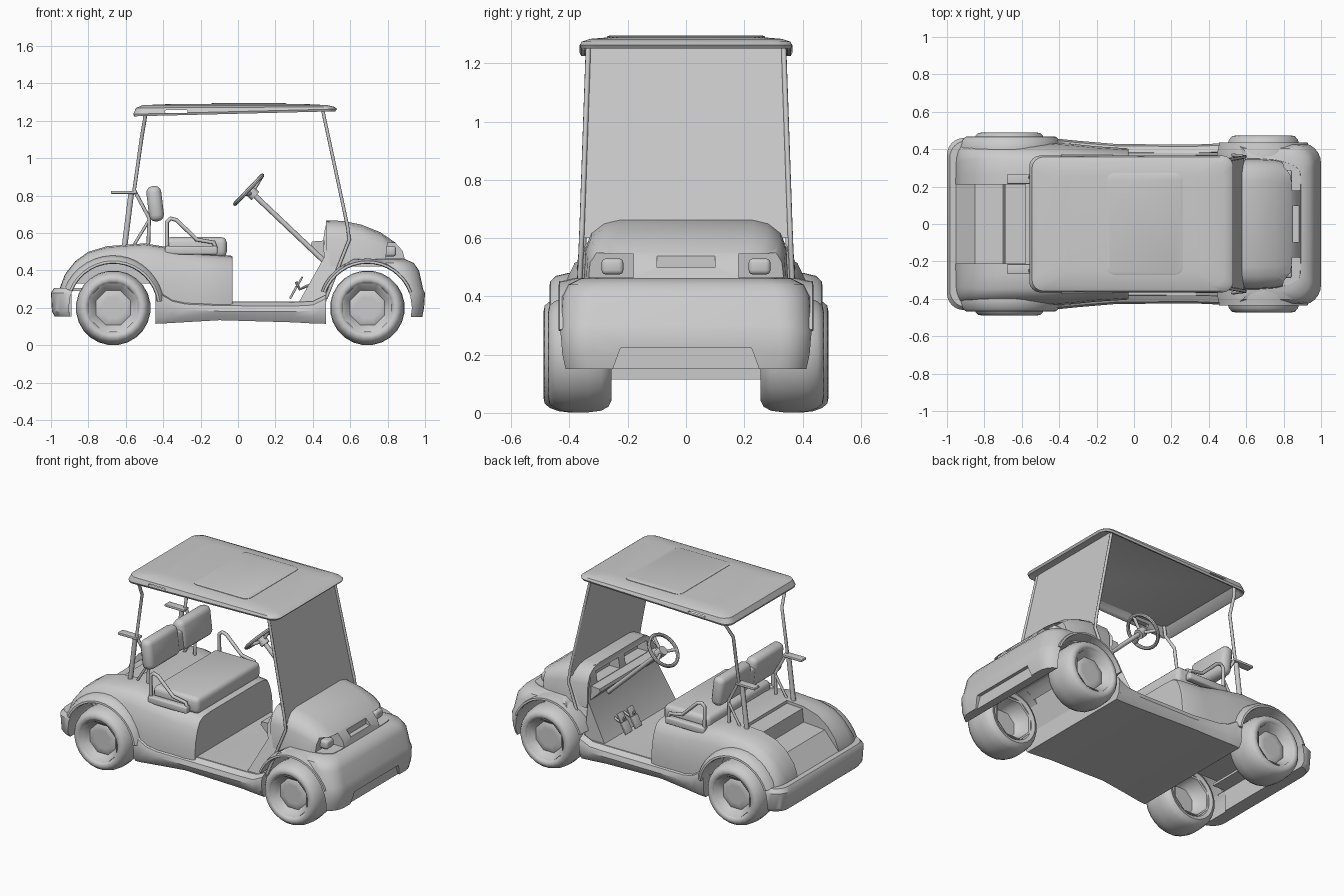
import bpy, bmesh, math
from mathutils import Vector, Matrix

if "Cube" in bpy.data.objects:
    bpy.data.objects.remove(bpy.data.objects["Cube"])

grey = bpy.data.materials.new("grey")
grey.diffuse_color = (0.6, 0.6, 0.6, 1)
grey.use_nodes = True
grey.node_tree.nodes["Principled BSDF"].inputs["Base Color"].default_value = grey.diffuse_color


def finish(ob, angle=35):
    ob.data.materials.clear()
    ob.data.materials.append(grey)
    bpy.ops.object.select_all(action='DESELECT')
    ob.select_set(True)
    bpy.context.view_layer.objects.active = ob
    bpy.ops.object.shade_smooth_by_angle(angle=math.radians(angle))
    return ob


def loft(name, rings, closed=False, caps=True, angle=35):
    """Skin a list of equal closed rings of points."""
    bm = bmesh.new()
    vs = [[bm.verts.new(p) for p in r] for r in rings]
    n = len(vs[0])
    for a, b in zip(vs, vs[1:] + vs[:1] if closed else vs[1:]):
        for i in range(n):
            bm.faces.new((a[i], a[(i + 1) % n], b[(i + 1) % n], b[i]))
    if caps and not closed:
        bm.faces.new(vs[0][::-1])
        bm.faces.new(vs[-1])
    bmesh.ops.remove_doubles(bm, verts=bm.verts, dist=0.0002)
    bmesh.ops.recalc_face_normals(bm, faces=bm.faces)
    me = bpy.data.meshes.new(name)
    bm.to_mesh(me)
    bm.free()
    ob = bpy.data.objects.new(name, me)
    bpy.context.collection.objects.link(ob)
    return finish(ob, angle)


def prism(name, pts, y0, y1=None):
    """Side profile (x, z) extruded in y; y0 may be a half width rule of z."""
    if callable(y0):
        return loft(name, [[(x, s * y0(z), z) for x, z in pts] for s in (-1, 1)])
    return loft(name, [[(x, y, z) for x, z in pts] for y in (y0, y1)])


def box(name, x, y, z, bevel=0.0, tilt=0.0):
    bpy.ops.mesh.primitive_cube_add(size=1)
    ob = bpy.context.object
    ob.name = name
    c = Vector(((x[0] + x[1]) / 2, (y[0] + y[1]) / 2, (z[0] + z[1]) / 2))
    size = Matrix.Diagonal((x[1] - x[0], y[1] - y[0], z[1] - z[0], 1))
    ob.data.transform(Matrix.Translation(c) @ Matrix.Rotation(tilt, 4, 'Y') @ size)
    if bevel:
        m = ob.modifiers.new("round", 'BEVEL')
        m.width, m.segments = bevel, 3
        bpy.ops.object.modifier_apply(modifier=m.name)
    return finish(ob)


def tube(name, pts, r, sides=8):
    cu = bpy.data.curves.new(name, 'CURVE')
    cu.dimensions, cu.bevel_depth, cu.use_fill_caps = '3D', r, True
    cu.bevel_resolution = max(0, sides // 2 - 2)
    sp = cu.splines.new('POLY')
    sp.points.add(len(pts) - 1)
    for p, co in zip(sp.points, pts):
        p.co = (*co, 1)
    ob = bpy.data.objects.new(name, cu)
    bpy.context.collection.objects.link(ob)
    bpy.ops.object.select_all(action='DESELECT')
    ob.select_set(True)
    bpy.context.view_layer.objects.active = ob
    bpy.ops.object.convert(target='MESH')
    return finish(bpy.context.object, 50)


def revolve(name, prof, cx, cz, side, seg, y_in):
    """Profile of (radius, y offset) turned about a wheel axle."""
    rings = [[(cx + r * math.cos(a), side * (y_in + y), cz + r * math.sin(a)) for r, y in prof]
             for a in [math.tau * (i + 0.5) / seg for i in range(seg)]]
    return loft(name, rings, closed=True, angle=45)


def cut(targets, cutter):
    for ob in targets:
        bpy.context.view_layer.objects.active = ob
        m = ob.modifiers.new("cut", 'BOOLEAN')
        m.operation, m.solver, m.object = 'DIFFERENCE', 'EXACT', cutter
        bpy.ops.object.modifier_apply(modifier=m.name)
        finish(ob)
    bpy.data.objects.remove(cutter)


def arc(cx, cy, r, a0, a1, n=6):
    return [(cx + r * math.cos(math.radians(a0 + (a1 - a0) * i / n)),
             cy + r * math.sin(math.radians(a0 + (a1 - a0) * i / n))) for i in range(n + 1)]


def mirror_ring(x, half):
    """Cross-section at x from its right half."""
    return [(x, y, z) for y, z in half] + [(x, -y, z) for y, z in reversed(half)]


def end_ring(z, xa, xb, w, r):
    """Plan outline, square at xa and rounded at xb."""
    d = 1 if xb > xa else -1
    half = [(xa, w)] + [(xb - d * r + d * px, w - r + py) for px, py in arc(0, 0, r, 90, 0)]
    return [(x, y, z) for x, y in half] + [(x, -y, z) for x, y in reversed(half)]


def disc(cx, r, y0, y1):
    return prism("wheel_well_cutter", arc(cx, 0.2, r, 0, 345, 23), y0, y1)


REAR, FRONT = -0.667, 0.692

# Rear body shell
stations = [(-.955, .30, .40), (-.925, .38, .43), (-.87, .45, .44), (-.80, .50, .445), (-.70, .53, .445),
            (-.50, .545, .44), (-.35, .52, .43), (-.20, .49, .415), (-.04, .48, .405), (-.03, .475, .40)]
rear_body = loft("rear_body", [mirror_ring(x, [(w * k, .2 + (t - .2) * f) for k, f in (
    (.6, 1), (.78, .98), (.87, .91), (.93, .75), (.98, .5), (1, .2), (1, 0))]) for x, t, w in stations])
cut([rear_body], prism("bag_well_cutter", [(-1.1, .3), (-.955, .3), (-.85, .42), (-.70, .43), (-.69, .515),
                                           (-.58, .52), (-.57, .7), (-1.1, .7)], -.21, .21))
cut([rear_body], box("underside_cutter", (-.9, -.44), (-.3, .3), (0, .33)))

# Rear bumper
rear_bumper = loft("rear_bumper", [end_ring(z, -.80, xb, w, .09) for z, xb, w in
                   ((.155, -.98, .44), (.18, -.995, .455), (.28, -1, .46), (.305, -.985, .445))])
cut([rear_bumper], box("bumper_cutter", (-.89, -.7), (-.40, .40), (.1, .29)))

# Front body with bumper, hood and recesses
nose = loft("front_body", [end_ring(z, xa, xb, w, .11) for z, xa, xb, w in
            ((.15, .46, .985, .425), (.20, .46, .995, .435), (.28, .47, 1.0, .435), (.30, .49, .99, .432),
             (.40, .55, .968, .425), (.44, .58, .94, .405), (.462, .62, .89, .36))])
hood = loft("hood", [mirror_ring(x, [(w * k, .42 + (t - .42) * f) for k, f in (
    (.65, 1), (.8, .95), (.92, .82), (.98, .6), (1, 0))]) for x, t, w in (
    (.47, .668, .345), (.56, .665, .352), (.66, .645, .352), (.76, .605, .345),
    (.84, .55, .325), (.88, .505, .30), (.895, .45, .28))])
for s in (-1, 1):
    y = sorted((s * .18, s * .40))
    cut([hood], prism("headlight_cutter", [(.79, .465), (.95, .465), (.95, .535), (.80, .55)], *y))
    box("headlight", (.78, .845), sorted((s * .215, s * .29)), (.475, .53), .015)
cut([hood], box("plate_slot_cutter", (.85, .95), (-.1, .1), (.5, .545)))
cut([nose], loft("bumper_notch_cutter", [[(x, -.27, .1), (x, .27, .1), (x, .225, .222), (x, -.225, .222)]
                                         for x in (.975, 1.1)]))

# Wheel wells, flares and wheels
tyre = [(.128, .19), (.136, .208), (.15, .217), (.17, .213), (.185, .195), (.196, .165), (.2, .13),
        (.2, .08), (.194, .035), (.18, .01), (.16, 0), (.138, .008), (.128, .03)]
rim = [(0, .165), (.06, .172), (.09, .17), (.1, .165), (.128, .2), (.14, .208), (.144, .1), (.138, .006),
       (.128, .01), (.115, .07), (.09, .1), (0, .1)]
for end, cx, y_in, a0, a1, w, top, bodies in (
        ("rear", REAR, .272, 8, 158, .468, .28, [rear_body, rear_bumper]),
        ("front", FRONT, .256, 20, 160, .437, .264, [nose])):
    if end == "front":
        cut(bodies, disc(cx, .238, -.6, .6))
    for s in (-1, 1):
        if end == "rear":
            cut(bodies, disc(cx, .238, *sorted((s * .24, s * .6))))
        section = [(.236, .26), (.236, w - .01), (.240, w), (.252, w - .002), (top - .01, w - .02),
                   (top, w - .06), (top - .005, .3), (.25, .26)]
        loft(end + "_fender_flare", [[(cx + r * math.cos(a), s * y, .2 + r * math.sin(a)) for r, y in section]
             for a in [math.radians(a0 + (a1 - a0) * i / 16) for i in range(17)]])
        revolve(end + "_tyre", tyre, cx, .2, s, 24, y_in)
        revolve(end + "_rim", rim, cx, .2, s, 8, y_in)

# Floor pan with bulging sills
rings = []
for x, t, w in ((-.44, .33, .455), (-.40, .285, .455), (-.35, .255, .45), (-.28, .24, .443),
                (-.1, .232, .428), (.3, .23, .424), (.40, .235, .428), (.47, .27, .432)):
    b = .115 + .025 * max(0, 1 - abs(x) / .43)
    rings.append(mirror_ring(x, [(.38, .235), (w - .045, t), (w - .01, t - .02), (w, t - .05),
                                 (w - .01, b + .03), (w - .03, b)]))
loft("floor_pan", rings)

# Dashboard, firewall and side pillars
dash = prism("firewall", [(.325, .23), (.47, .23), (.595, .57), (.58, .62), (.56, .65), (.475, .665),
                          (.465, .625), (.455, .56), (.46, .47)],
             lambda z: .37 - .02 * (z > .4) - .04 * (z > .6) - .06 * (z > .64))
prism("dash_shelf", [(.465, .56), (.395, .555), (.39, .535), (.462, .465)], -.325, .325)
for y in ((-.26, -.03), (.03, .26)):
    cut([dash, hood], box("cubby_cutter", (.40, .53), y, (.562, .63)))

# Bench seat, backrests and armrests
box("seat_cushion", (-.39, -.06), (-.325, .325), (.47, .578), .03)
for s in (-1, 1):
    box("backrest", (-.483, -.403), sorted((s * .012, s * .325)), (.662, .852), .034, -.12)
    tube("backrest_brace", [(-.56, s * .24, .53), (-.475, s * .24, .67)], .008)
    box("armrest_base", (-.39, -.11), sorted((s * .33, s * .375)), (.485, .53), .01)
    tube("armrest", [(-.38, s * .352, .52), (-.38, s * .352, .66), (-.36, s * .352, .678),
                     (-.33, s * .352, .67), (-.22, s * .352, .565), (-.13, s * .352, .55),
                     (-.12, s * .352, .52)], .011)
    # Bag holder and rear roof post
    tube("bag_holder_leg", [(-.61, s * .24, .5), (-.57, s * .24, .82)], .015)
    box("bag_holder_arm", (-.68, -.54), sorted((s * .215, s * .265)), (.81, .826), .004)
    tube("rear_roof_post", [(-.492, s * .315, 1.275), (-.498, s * .31, 1.21), (-.515, s * .25, 1.11),
                            (-.555, s * .25, .83), (-.475, s * .24, .68), (-.48, s * .24, .52)], .01)
    # Windshield frame running down to the sill
    tube("windshield_post", [(.45, s * .335, 1.27), (.585, s * .357, .64), (.595, s * .36, .565),
                             (.47, s * .375, .25)], .009)
box("backrest_link", (-.475, -.411), (-.06, .06), (.672, .80), .02, -.12)

# Windshield panel
loft("windshield", [[(x, -w, z), (x, w, z), (x + .006, w, z), (x + .006, -w, z)]
                    for x, z, w in ((.446, 1.272, .337), (.583, .6, .357))])


# Roof with hollow underside, slots and raised panel
def slab(z, x0, x1, w, r, tilt=0.0):
    pts = arc(x1 - r, w - r, r, 90, 0) + arc(x1 - r, r - w, r, 0, -90) + \
          arc(x0 + r, r - w, r, 270, 180) + arc(x0 + r, w - r, r, 180, 90)
    return [(x, y, z + tilt * x) for x, y in pts]


roof = loft("roof", [slab(1.272, -.50, .47, .32, .03), slab(1.242, -.54, .505, .348, .04, .025),
                     slab(1.238, -.555, .52, .36, .05, .025), slab(1.25, -.56, .53, .366, .06, .025),
                     slab(1.272, -.545, .515, .358, .06, .005), slab(1.284, -.51, .48, .33, .06),
                     slab(1.29, -.36, .36, .26, .06)])
cut([roof], box("roof_slot_cutter", (-.39, -.27), (-.5, .5), (1.242, 1.257), .005))
loft("roof_panel", [slab(1.28, -.145, .26, .272, .04), slab(1.292, -.145, .26, .272, .04),
                    slab(1.296, -.135, .25, .262, .035)])

# Steering wheel and column
hub, axis = Vector((.057, .15, .832)), Vector((.72, 0, -.69)).normalized()
bpy.ops.mesh.primitive_torus_add(major_segments=24, minor_segments=8, major_radius=.105, minor_radius=.011,
                                 location=hub, rotation=axis.to_track_quat('Z', 'Y').to_euler())
bpy.context.object.name = "steering_wheel"
finish(bpy.context.object)
across = Vector((0, 1, 0))
up = axis.cross(across)
for a in (20, 160, 270):
    a = math.radians(a)
    tube("steering_spoke", [hub + axis * .025, hub + (across * math.cos(a) - up * math.sin(a)) * .104], .01)
tube("steering_hub", [hub, hub + axis * .05], .03, 12)
tube("steering_column", [hub + axis * .03, (.46, .15, .45)], .014)

# Pedals
for y in (.09, .19):
    tube("pedal_arm", [(.40, y, .33), (.33, y, .30), (.31, y, .34)], .008)
    box("pedal", (.29, .302), (y - .035, y + .035), (.245, .32), .004, .5)
    box("brake_plate", (.325, .335), (y - .03, y + .03), (.31, .37), .004, .5)
